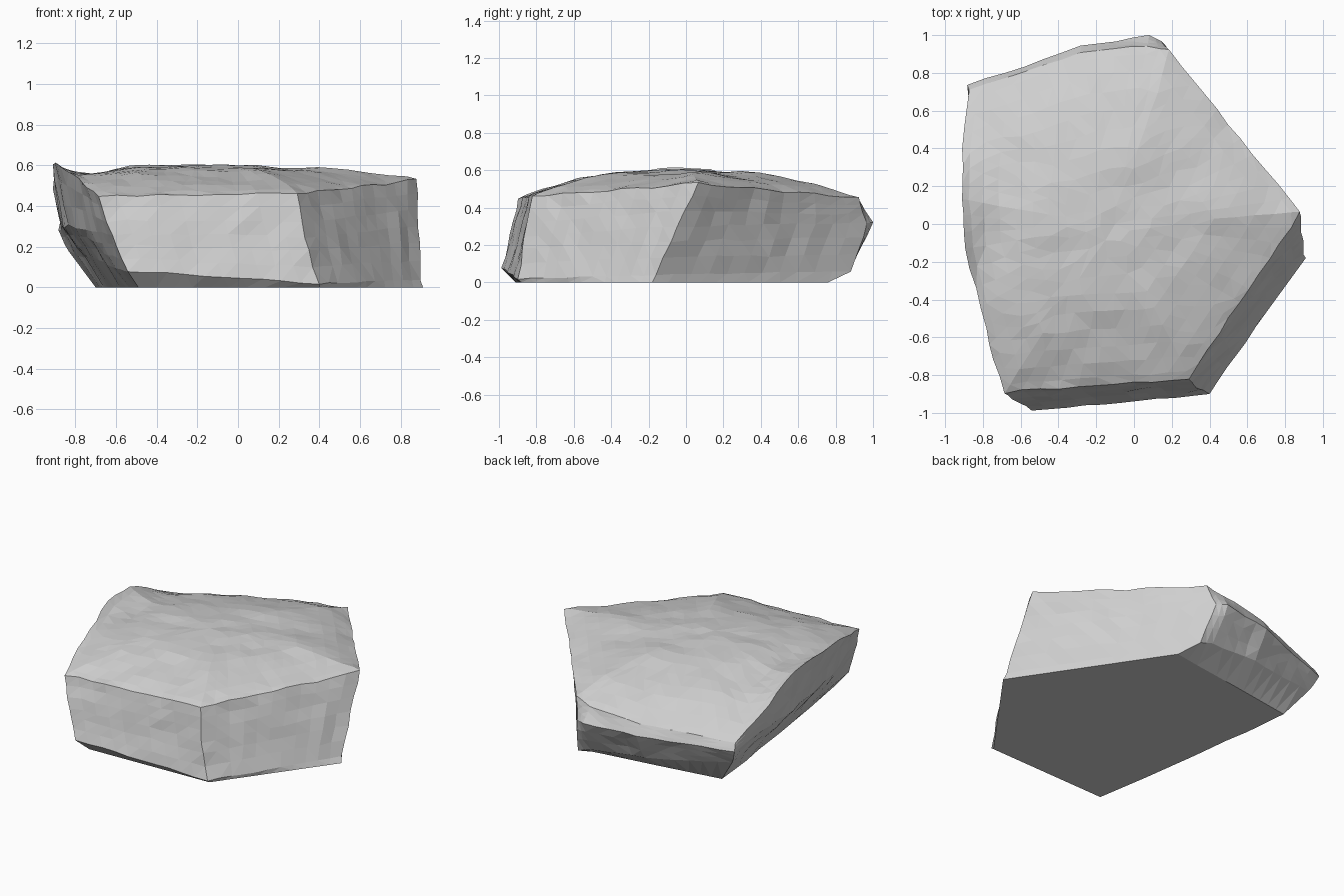
import bpy
import bmesh
from math import exp
from mathutils import Vector, noise

if "Cube" in bpy.data.objects:
    bpy.data.objects.remove(bpy.data.objects["Cube"], do_unlink=True)

# Corner outlines, counter-clockwise from the front right corner of the slab
RIM = [(-.69, -.89, .45), (.29, -.82, .46), (.88, .06, .53), (.19, .92, .45), (.07, .95, .42),
       (-.28, .91, .38), (-.87, .71, .33), (-.91, .4, .48), (-.91, .13, .61), (-.89, -.13, .61),
       (-.79, -.55, .54)]
BELLY = [(-.62, -.94, .26), (.33, -.86, .25), (.89, -.05, .3), (.15, .97, .32), (.08, 1, .32),
         (-.28, .94, .31), (-.88, .73, .28), (-.87, .4, .3), (-.86, .13, .3), (-.82, -.13, .3),
         (-.72, -.55, .28)]
FOOT = [(-.54, -.99, .08), (.4, -.9, .02), (.9, -.16, .04), (.2, .88, .06), (.1, .88, .09),
        (-.28, .84, .12), (-.83, .69, .18), (-.76, .4, .15), (-.74, .13, .15), (-.71, -.13, .15),
        (-.62, -.58, .1)]
BASE = [(-.49, -.91), (.4, -.88), (.91, -.18), (.28, .76), (.1, .73), (-.25, .68),
        (-.7, .61), (-.67, .3), (-.64, .13), (-.61, -.13), (-.55, -.55)]

STEP = .1           # facet size
PEAK = Vector((-.1, .0, .595))


def divide(corners):
    """Split every side of an outline into facets, equally for all outlines."""
    points = []
    for i, corner in enumerate(corners):
        j = (i + 1) % len(corners)
        a, b = Vector(corner), Vector(corners[j])
        length = (Vector(RIM[i]) - Vector(RIM[j])).length
        count = max(2, round(length / STEP))
        points += [a.lerp(b, k / count) for k in range(count)]
    return points


def blend(lower, upper, t):
    return [a.lerp(b, t) for a, b in zip(lower, upper)]


def chip(point, amount):
    """Shift a point a little, for an uneven stone face."""
    return point + noise.noise_vector(point * 7) * amount


def hollow(point):
    """Depth of the shallow dip behind the raised lip."""
    return .05 * exp(-((point.x + .74) / .14) ** 2 - (point.y / .35) ** 2)


# Side walls: rings stacked from the flat base to the top edge
base, foot, belly, rim = [divide(r) for r in ([(x, y, 0) for x, y in BASE], FOOT, BELLY, RIM)]
rings = [base, [chip(p, .008) for p in foot]]
for low, high in ((foot, belly), (belly, rim)):
    rings += [[chip(p, .014) for p in blend(low, high, t)] for t in (.35, .7)]
    rings.append([chip(p, .014) for p in high])

# Domed top: the edge ring shrinks towards the peak
for t in (.95, .86, .76, .65, .54, .43, .32, .21, .1):
    ring = []
    for p in rim:
        q = PEAK.lerp(p, t)
        q.z = PEAK.z + (p.z - PEAK.z) * t ** 2.6 - hollow(q)
        q = chip(q, .012)
        q.z += noise.noise(q * 4) * .01
        ring.append(q)
    rings.append(ring)

bm = bmesh.new()
loops = [[bm.verts.new(p) for p in ring] for ring in rings]
count = len(rim)
for low, high in zip(loops, loops[1:]):
    for i in range(count):
        j = (i + 1) % count
        bm.faces.new((low[i], low[j], high[j], high[i]))

# Close the peak and the flat underside
peak = bm.verts.new(PEAK)
for i in range(count):
    bm.faces.new((loops[-1][i], loops[-1][(i + 1) % count], peak))
bm.faces.new(list(reversed(loops[0])))

# Merge the crowded points near the peak so facets stay even in size
inner = [v for loop in loops[-5:] for v in loop] + [peak]
bmesh.ops.remove_doubles(bm, verts=inner, dist=.05)
bmesh.ops.triangulate(bm, faces=bm.faces[:])
bmesh.ops.recalc_face_normals(bm, faces=bm.faces[:])

mesh = bpy.data.meshes.new("rock_slab")
bm.to_mesh(mesh)
bm.free()
rock = bpy.data.objects.new("rock_slab", mesh)
bpy.context.collection.objects.link(rock)

# Plain pale stone
stone = bpy.data.materials.new("pale_grey_stone")
stone.use_nodes = True
colour = (.62, .62, .62, 1)
stone.diffuse_color = colour
stone.node_tree.nodes["Principled BSDF"].inputs["Base Color"].default_value = colour
mesh.materials.append(stone)
